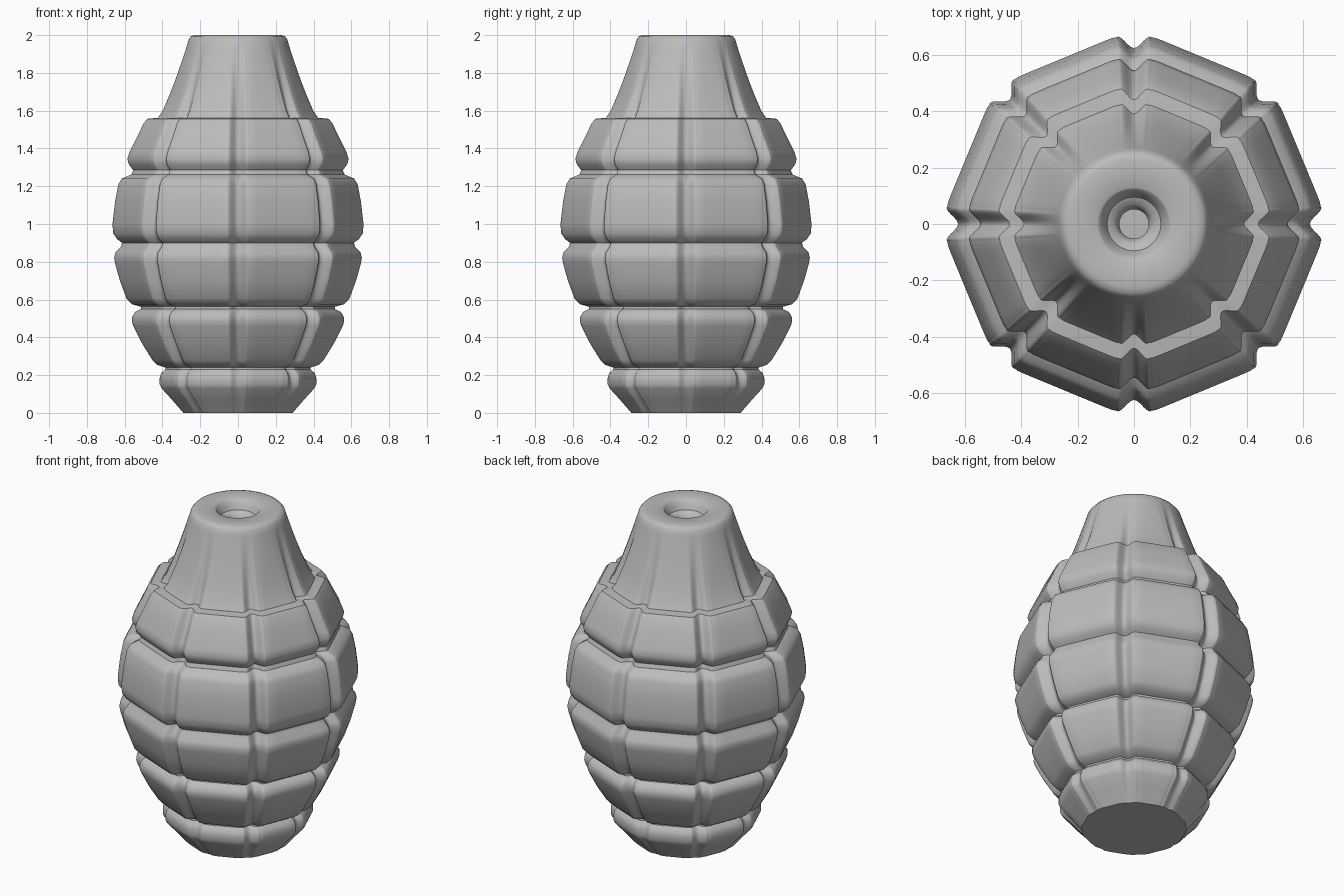
import bpy, bmesh
from math import cos, sin, pi, radians

cube = bpy.data.objects.get("Cube")
if cube:
    bpy.data.objects.remove(cube)

SECTOR = pi / 4
GROOVE = [0, .12, .25, .4, .55, .7, .82, .92, 1.0, 1.1, 1.25]   # fractions of groove half width
FACE = [.2, .45, .7]                                          # steps towards the facet middle

# Body outline from the base to the neck rim: (radius, height)
OUTER = [(.29, 0), (.35, .07), (.405, .13), (.415, .15), (.415, .185), (.408, .21), (.385, .23),
         (.385, .24), (.43, .255), (.455, .28), (.51, .37), (.555, .46), (.562, .485),
         (.56, .51), (.545, .535), (.515, .55), (.515, .562), (.56, .575), (.59, .605), (.625, .7),
         (.65, .79), (.655, .82), (.648, .85), (.62, .88), (.613, .9), (.64, .92),
         (.66, .95), (.664, 1.0), (.65, 1.12), (.633, 1.21), (.615, 1.24), (.565, 1.262),
         (.555, 1.285), (.578, 1.315), (.586, 1.345), (.575, 1.38), (.53, 1.47), (.5, 1.535),
         (.48, 1.557), (.45, 1.56), (.425, 1.562), (.40, 1.6), (.365, 1.68), (.33, 1.77),
         (.295, 1.87), (.268, 1.95), (.258, 1.98), (.245, 1.995), (.225, 2.0)]
# Fuse hole: funnel, step and shaft
HOLE = [(.13, 2.0), (.122, 1.995), (.105, 1.965), (.095, 1.945), (.07, 1.935),
        (.06, 1.92), (.052, 1.9), (.052, 1.8)]


def lerp(a, b, t):
    return a + (b - a) * t


def sector_angles(r):
    """Angles over one sector, packed closely around the grooves at its ends."""
    half = min((.03 + .05 * r) / max(r, .2), radians(15))
    start = [g * half for g in GROOVE]
    start += [lerp(start[-1], SECTOR / 2, f) for f in FACE]
    return half, start + [SECTOR / 2] + [SECTOR - a for a in reversed(start[1:])]


def ring(bm, r, z, facet, depth):
    """One cross-section: octagon blended with a circle, notched at each corner."""
    half, angles = sector_angles(r)
    verts = []
    for k in range(8):
        for a in angles:
            octagon = cos(SECTOR / 2 - half) / cos(a - SECTOR / 2)
            near = min(a, SECTOR - a) / half
            notch = (.5 + .5 * cos(pi * near)) if near < 1 else 0
            # round the shoulder beside each groove
            shoulder = .004 * max(0, 1 - abs(near - 1) / .3)
            rad = r * lerp(1, octagon, facet) - depth * notch - facet * shoulder
            if near < 1:
                rad = min(rad, r - depth * notch)
            t = k * SECTOR + a
            verts.append(bm.verts.new((rad * cos(t), rad * sin(t), z)))
    return verts


def body_rings(bm):
    for r, z in OUTER:
        # facets and grooves fade out up the neck
        fade = 1 if z < 1.56 else max(0, (1.97 - z) / .41)
        depth = .045 * min(1, .25 + z * 2.2) * fade
        yield ring(bm, r * 1.008, z, fade ** .7, depth * min(1, r / .5))
    for r, z in HOLE:
        yield ring(bm, r, z, 0, 0)


# Segmented body with neck and hole
bm = bmesh.new()
rings = list(body_rings(bm))
for low, high in zip(rings, rings[1:]):
    n = len(low)
    for i in range(n):
        j = (i + 1) % n
        bm.faces.new((low[i], low[j], high[j], high[i]))
bm.faces.new(list(reversed(rings[0])))
bm.faces.new(rings[-1])
bmesh.ops.recalc_face_normals(bm, faces=bm.faces)
mesh = bpy.data.meshes.new("segmented_body")
bm.to_mesh(mesh)
bm.free()
body = bpy.data.objects.new("segmented_body", mesh)
bpy.context.collection.objects.link(body)

# Plain grey casting
grey = bpy.data.materials.new("cast_grey")
grey.use_nodes = True
colour = (.5, .5, .5, 1)
grey.diffuse_color = colour
grey.node_tree.nodes["Principled BSDF"].inputs["Base Color"].default_value = colour
mesh.materials.append(grey)

bpy.context.view_layer.objects.active = body
body.select_set(True)
bpy.ops.object.shade_smooth_by_angle(angle=radians(40))
